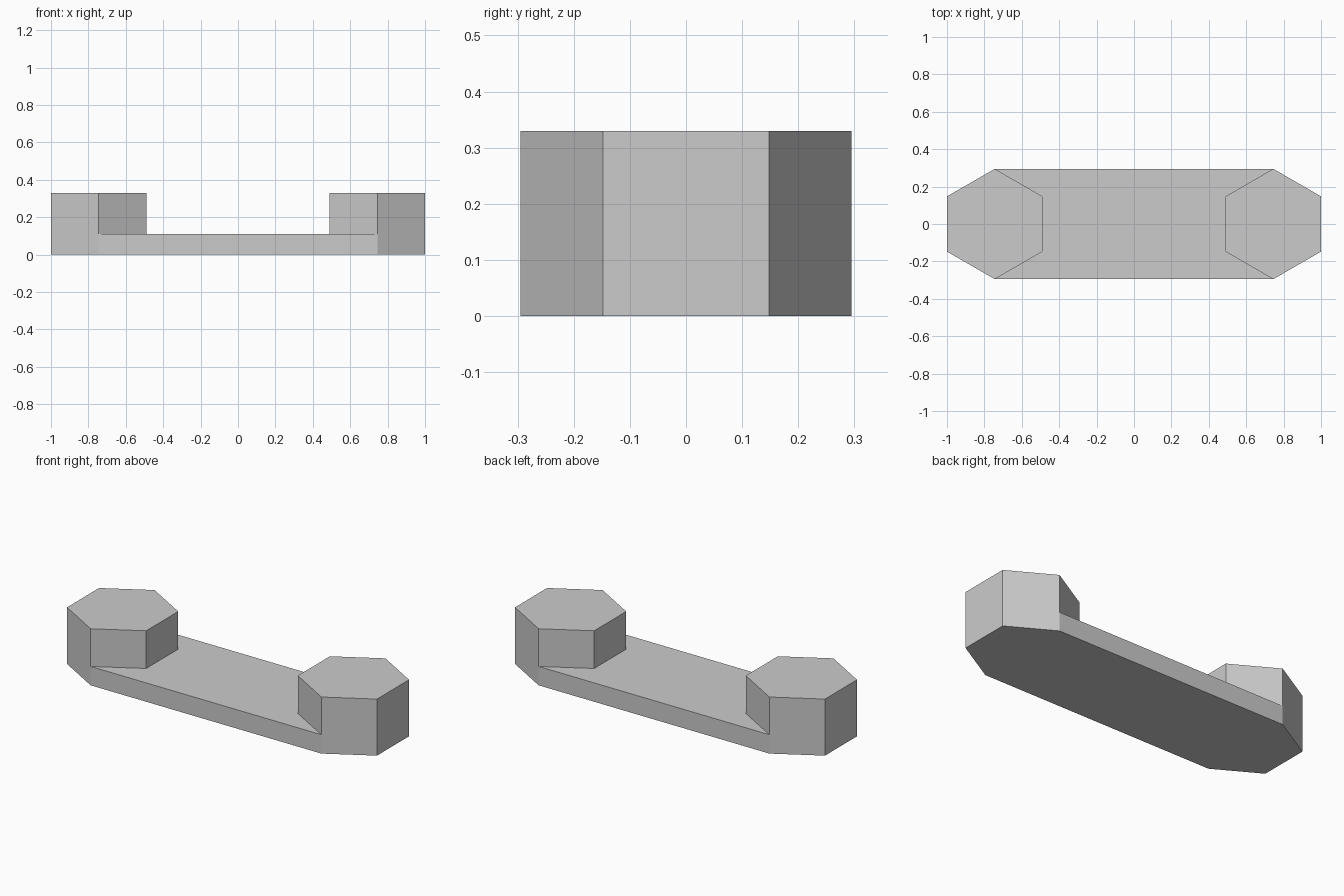
import bpy
import bmesh
from math import cos, sin, pi

if "Cube" in bpy.data.objects:
    bpy.data.objects.remove(bpy.data.objects["Cube"], do_unlink=True)

RADIUS = 0.295                       # hexagon corner radius
APOTHEM = RADIUS * cos(pi / 6)
CENTRE = 1 - APOTHEM                 # distance of each end block from the middle
BLOCK_HEIGHT = 0.33
PLATE_HEIGHT = 0.11

grey = bpy.data.materials.new("plain_grey")
grey.use_nodes = True
colour = (0.6, 0.6, 0.6, 1)
grey.diffuse_color = colour
grey.node_tree.nodes["Principled BSDF"].inputs["Base Color"].default_value = colour


def prism(name, outline, height):
    """Extrude a flat outline up from the ground."""
    bm = bmesh.new()
    base = bm.faces.new([bm.verts.new((x, y, 0)) for x, y in outline])
    top = bmesh.ops.extrude_face_region(bm, geom=[base], use_keep_orig=True)["geom"]
    verts = [v for v in top if isinstance(v, bmesh.types.BMVert)]
    bmesh.ops.translate(bm, verts=verts, vec=(0, 0, height))
    bmesh.ops.recalc_face_normals(bm, faces=bm.faces)
    mesh = bpy.data.meshes.new(name)
    bm.to_mesh(mesh)
    bm.free()
    mesh.materials.append(grey)
    obj = bpy.data.objects.new(name, mesh)
    bpy.context.collection.objects.link(obj)
    return obj


def hexagon(cx):
    """Corners counter-clockwise from the front (-y) point."""
    return [(cx + RADIUS * cos(a), RADIUS * sin(a))
            for a in (-pi / 2 + i * pi / 3 for i in range(6))]


# Hexagonal end blocks
left_hex, right_hex = hexagon(CENTRE), hexagon(-CENTRE)
prism("left_end_block", left_hex, BLOCK_HEIGHT)
prism("right_end_block", right_hex, BLOCK_HEIGHT)

# Low plate fitted between the inner sides of the blocks
inner_left = [left_hex[i] for i in (0, 5, 4, 3)]
inner_right = [right_hex[i] for i in (3, 2, 1, 0)]
prism("connecting_plate", inner_left + inner_right, PLATE_HEIGHT)
